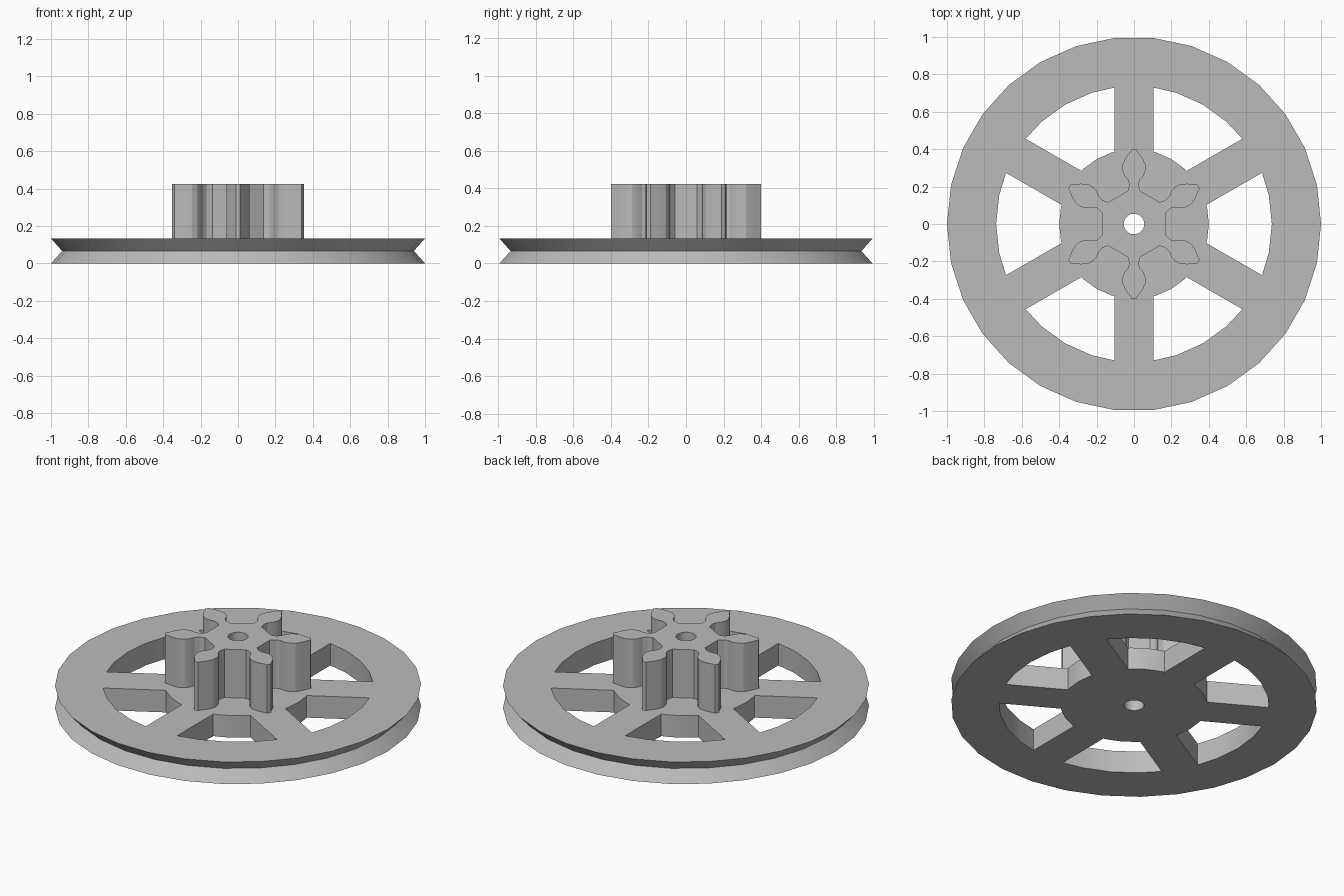
import bpy
import bmesh
from math import asin, cos, sin, pi, radians, degrees

cube = bpy.data.objects.get("Cube")
if cube:
    bpy.data.objects.remove(cube)

RIM_Z, GEAR_Z = 0.133, 0.425
STEPS = 30          # sides of every large circle
SPOKE = 0.105       # half width of a spoke

grey = bpy.data.materials.new("light grey plastic")
grey.use_nodes = True
colour = (0.5, 0.5, 0.5, 1)
grey.diffuse_color = colour
grey.node_tree.nodes["Principled BSDF"].inputs["Base Color"].default_value = colour


def polar(r, degs):
    return r * cos(radians(degs)), r * sin(radians(degs))


def circle(r):
    return [polar(r, 360 * i / STEPS) for i in range(STEPS)]


def turn(points, degs):
    c, s = cos(radians(degs)), sin(radians(degs))
    return [(x * c - y * s, x * s + y * c) for x, y in points]


def loft(name, outlines):
    """Solid through a stack of (outline, z) sections."""
    bm = bmesh.new()
    rings = [[bm.verts.new((x, y, z)) for x, y in pts] for pts, z in outlines]
    n = len(rings[0])
    for low, high in zip(rings, rings[1:]):
        for i in range(n):
            j = (i + 1) % n
            bm.faces.new((low[i], low[j], high[j], high[i]))
    bm.faces.new(rings[0][::-1])
    bm.faces.new(rings[-1])
    bmesh.ops.recalc_face_normals(bm, faces=bm.faces)
    mesh = bpy.data.meshes.new(name)
    bm.to_mesh(mesh)
    bm.free()
    mesh.materials.append(grey)
    obj = bpy.data.objects.new(name, mesh)
    bpy.context.collection.objects.link(obj)
    return obj


def cut(target, cutters):
    """Subtract the cutters, apply, and remove them."""
    for cutter in cutters:
        mod = target.modifiers.new("cut", "BOOLEAN")
        mod.operation, mod.solver, mod.object = "DIFFERENCE", "EXACT", cutter
    bpy.ops.object.select_all(action="DESELECT")
    target.select_set(True)
    bpy.context.view_layer.objects.active = target
    for mod in list(target.modifiers):
        bpy.ops.object.modifier_apply(modifier=mod.name)
    for cutter in cutters:
        bpy.data.objects.remove(cutter)
    bpy.ops.object.shade_smooth_by_angle(angle=radians(20))


def arc(r):
    """Window edge between two spokes, following the circle's own sides."""
    end = 30 - degrees(asin(SPOKE / r))
    step = 360 / STEPS
    inner = [k * step for k in range(-2, 3) if abs(k * step) < end - 1]
    return [polar(r, a) for a in [-end] + inner + [end]]


def bore():
    return loft("bore_cutter", [(circle(0.055), -0.1), (circle(0.055), 0.6)])


# Grooved pulley wheel with six windows
wheel = loft("pulley_wheel", [(circle(1), 0), (circle(0.94), RIM_Z / 2), (circle(1), RIM_Z)])
window = arc(0.737) + arc(0.4)[::-1]
windows = [loft("window_cutter", [(turn(window, 60 * k), -0.1), (turn(window, 60 * k), 0.3)])
           for k in range(6)]
cut(wheel, windows + [bore()])

# Six-toothed pinion: half a tooth, mirrored and repeated
half = [(0.177, 0.033), (0.21, 0.025), (0.235, 0.032), (0.262, 0.053), (0.288, 0.062),
        (0.32, 0.061), (0.355, 0.044), (0.385, 0.02), (0.4, 0.012)]
tooth = [(x, -y) for x, y in half] + half[::-1]
outline = [p for k in range(6) for p in turn(tooth, 30 + 60 * k)]
pinion = loft("pinion_gear", [(outline, RIM_Z), (outline, GEAR_Z)])
cut(pinion, [bore()])
